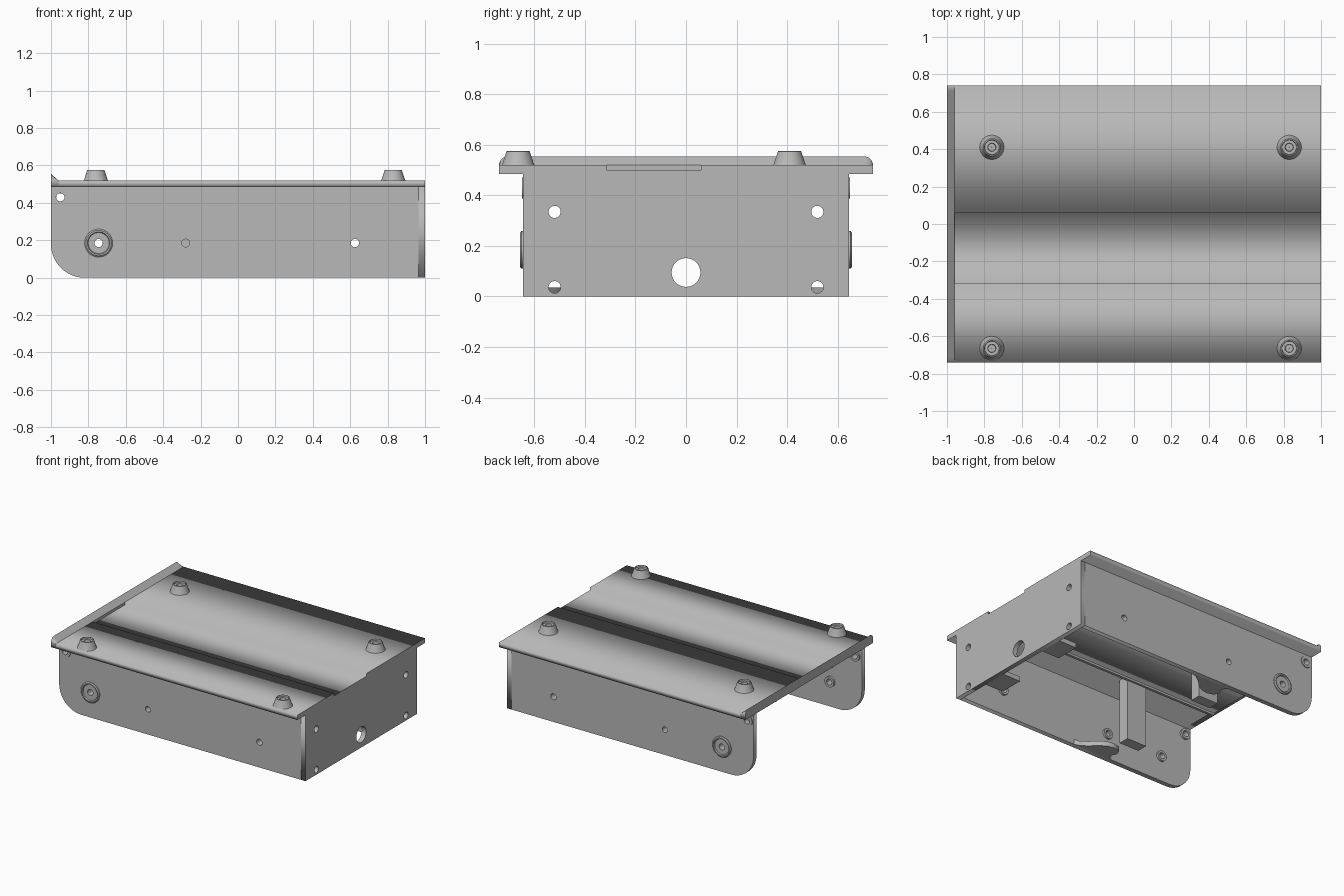
import bpy, bmesh, math
from mathutils import Matrix, Vector

cube = bpy.data.objects.get("Cube")
if cube:
    bpy.data.objects.remove(cube)

grey = bpy.data.materials.new("plain_grey")
COLOUR = (0.48, 0.48, 0.48, 1)
grey.use_nodes = True
grey.diffuse_color = COLOUR
grey.node_tree.nodes["Principled BSDF"].inputs["Base Color"].default_value = COLOUR

T = 0.035                      # sheet thickness
HALF_Y, WALL_Y = 0.74, 0.645   # top plate and body half widths
FLAT = Matrix.Identity(4)
ALONG_X = Matrix(((0, 0, 1, 0), (1, 0, 0, 0), (0, 1, 0, 0), (0, 0, 0, 1)))
ALONG_Y = Matrix.Rotation(math.pi / 2, 4, "X")


def link(name, mesh, matrix=FLAT):
    obj = bpy.data.objects.new(name, mesh)
    bpy.context.collection.objects.link(obj)
    mesh.transform(matrix)
    mesh.materials.clear()
    mesh.materials.append(grey)
    return obj


def arc(cx, cy, r, start, end, steps):
    angles = [math.radians(start + (end - start) * i / steps) for i in range(steps + 1)]
    return [(cx + r * math.cos(a), cy + r * math.sin(a)) for a in angles]


def plate(name, outline, thickness, matrix, holes=()):
    """Flat sheet with round holes, extruded about its own middle."""
    curve = bpy.data.curves.new(name, "CURVE")
    curve.dimensions, curve.fill_mode = "2D", "BOTH"
    curve.extrude = thickness / 2
    loops = [outline] + [arc(x, y, r, 0, 360, 32)[:-1] for x, y, r in holes]
    for loop in loops:
        spline = curve.splines.new("POLY")
        spline.points.add(len(loop) - 1)
        for point, (x, y) in zip(spline.points, loop):
            point.co = (x, y, 0, 1)
        spline.use_cyclic_u = True
    temp = bpy.data.objects.new(name, curve)
    bpy.context.collection.objects.link(temp)
    bpy.context.view_layer.update()
    mesh = bpy.data.meshes.new_from_object(
        temp.evaluated_get(bpy.context.evaluated_depsgraph_get()))
    bpy.data.objects.remove(temp)
    return link(name, mesh, matrix)


def box(name, low, high):
    low, high = Vector(low), Vector(high)
    bm = bmesh.new()
    bmesh.ops.create_cube(bm, size=1)
    for v in bm.verts:
        v.co = (low + high) / 2 + v.co * (high - low)
    mesh = bpy.data.meshes.new(name)
    bm.to_mesh(mesh)
    bm.free()
    return link(name, mesh)


def turned(name, profile, matrix, sides=40):
    """Ring turned about local z from a closed (radius, height) loop."""
    bm = bmesh.new()
    rings = []
    for i in range(sides):
        a = math.tau * i / sides
        rings.append([bm.verts.new((r * math.cos(a), r * math.sin(a), z)) for r, z in profile])
    n = len(profile)
    for i, ring in enumerate(rings):
        after = rings[(i + 1) % sides]
        for j in range(n):
            k = (j + 1) % n
            bm.faces.new((ring[j], after[j], after[k], ring[k]))
    bmesh.ops.recalc_face_normals(bm, faces=bm.faces)
    mesh = bpy.data.meshes.new(name)
    bm.to_mesh(mesh)
    bm.free()
    obj = link(name, mesh, matrix)
    bpy.ops.object.select_all(action="DESELECT")
    obj.select_set(True)
    bpy.context.view_layer.objects.active = obj
    bpy.ops.object.shade_smooth_by_angle(angle=math.radians(30))
    return obj


# Top sheet with its sunken channel, then the edge strip and sloping lip
top, under, sink = 0.52, 0.52 - T, 0.02
c0, c1 = -0.315, 0.06
section = [(-HALF_Y, under), (c0, under), (c0, under - sink), (c1, under - sink),
           (c1, under), (HALF_Y, under), (HALF_Y, top), (c1, top),
           (c1, top - sink), (c0, top - sink), (c0, top), (-HALF_Y, top)]
plate("top_plate", section, 1.96, Matrix.Translation((0.02, 0, 0)) @ ALONG_X)

lip_outline = ([(-HALF_Y, under), (HALF_Y, under)]
               + arc(HALF_Y - T, top, T, 0, 90, 8)
               + arc(T - HALF_Y, top, T, 90, 180, 8))
lip = plate("end_lip", lip_outline, 0.04, Matrix.Translation((-0.98, 0, 0)) @ ALONG_X)
for v in lip.data.vertices:
    if v.co.x > -0.97 and v.co.z > top:
        v.co.z = top

# Closed end with fixing holes and a cable hole
end_holes = [(s * 0.52, z, 0.024) for s in (-1, 1) for z in (0.037, 0.335)]
plate("end_plate", [(-WALL_Y, 0), (WALL_Y, 0), (WALL_Y, under), (-WALL_Y, under)], T,
      Matrix.Translation((1 - T / 2, 0, 0)) @ ALONG_X, end_holes + [(0, 0.095, 0.057)])

# Side walls with a rounded lower corner, and everything that mirrors with them
wall_outline = ([(1 - T, 0), (1 - T, under), (-1, under)]
                + arc(-0.82, 0.18, 0.18, 180, 270, 16))
wall_holes = [(-0.745, 0.185, 0.022), (-0.95, 0.43, 0.022),
              (-0.28, 0.185, 0.021), (0.625, 0.185, 0.022)]
tab_curve = [(0.03, 0.03), (-0.03, 0.045), (-0.08, 0.08), (-0.13, 0.13), (-0.18, 0.16),
             (-0.23, 0.168), (-0.28, 0.155), (-0.295, 0.12), (-0.28, 0.08),
             (-0.285, 0.05), (-0.32, 0.03)]
bushing = [(0.022, 0), (0.075, 0), (0.075, 0.006), (0.068, 0.012),
           (0.06, 0.012), (0.056, 0.004), (0.022, 0.004)]
washer = [(0.022, 0), (0.042, 0), (0.042, 0.005), (0.022, 0.005)]
nut = [(0.022, 0), (0.038, 0), (0.038, 0.015), (0.022, 0.015)]

for side, s in (("front", -1), ("back", 1)):
    plate(side + "_wall", wall_outline, T,
          Matrix.Translation((0, s * (WALL_Y - T / 2), 0)) @ ALONG_Y, wall_holes)
    tab = [(x, s * (WALL_Y - w)) for x, w in tab_curve]
    plate(side + "_curved_tab", tab, T, Matrix.Translation((0, 0, T / 2)))
    facing_out = Matrix.Rotation(-s * math.pi / 2, 4, "X")
    facing_in = Matrix.Rotation(s * math.pi / 2, 4, "X")
    for i, (x, z, r) in enumerate(wall_holes):
        outer = Matrix.Translation((x, s * WALL_Y, z)) @ facing_out
        inner = Matrix.Translation((x, s * (WALL_Y - T), z)) @ facing_in
        if i == 0:
            turned(side + "_bushing", bushing, outer)
        if i == 1:
            turned(side + "_washer", washer, outer)
        turned(side + "_inner_nut", nut, inner, 24)

    # Underside rail, hanging post and foot of the closed end
    def span(name, x0, x1, a, b, z0, z1):
        ys = sorted((s * a, s * b))
        box(side + name, (x0, ys[0], z0), (x1, ys[1], z1))
    span("_rail", -0.96, 1 - T, 0.315, 0.335, 0.45, under)
    span("_post", -0.38, -0.22, 0.33, 0.41, 0.005, under)
    span("_end_tab", 0.82, 1 - T, 0.2, 0.38, 0, T)

# Tapered feet with a recessed screw seat
foot = [(0.0, 0), (0.065, 0), (0.062, 0.006), (0.046, 0.055), (0.04, 0.057),
        (0.038, 0.045), (0.022, 0.045), (0.02, 0.025), (0.0, 0.025)]
foot = [(max(r, 0.001), z) for r, z in foot]
for x in (-0.76, 0.83):
    for y in (-0.665, 0.41):
        turned("foot", foot, Matrix.Translation((x, y, top)))
